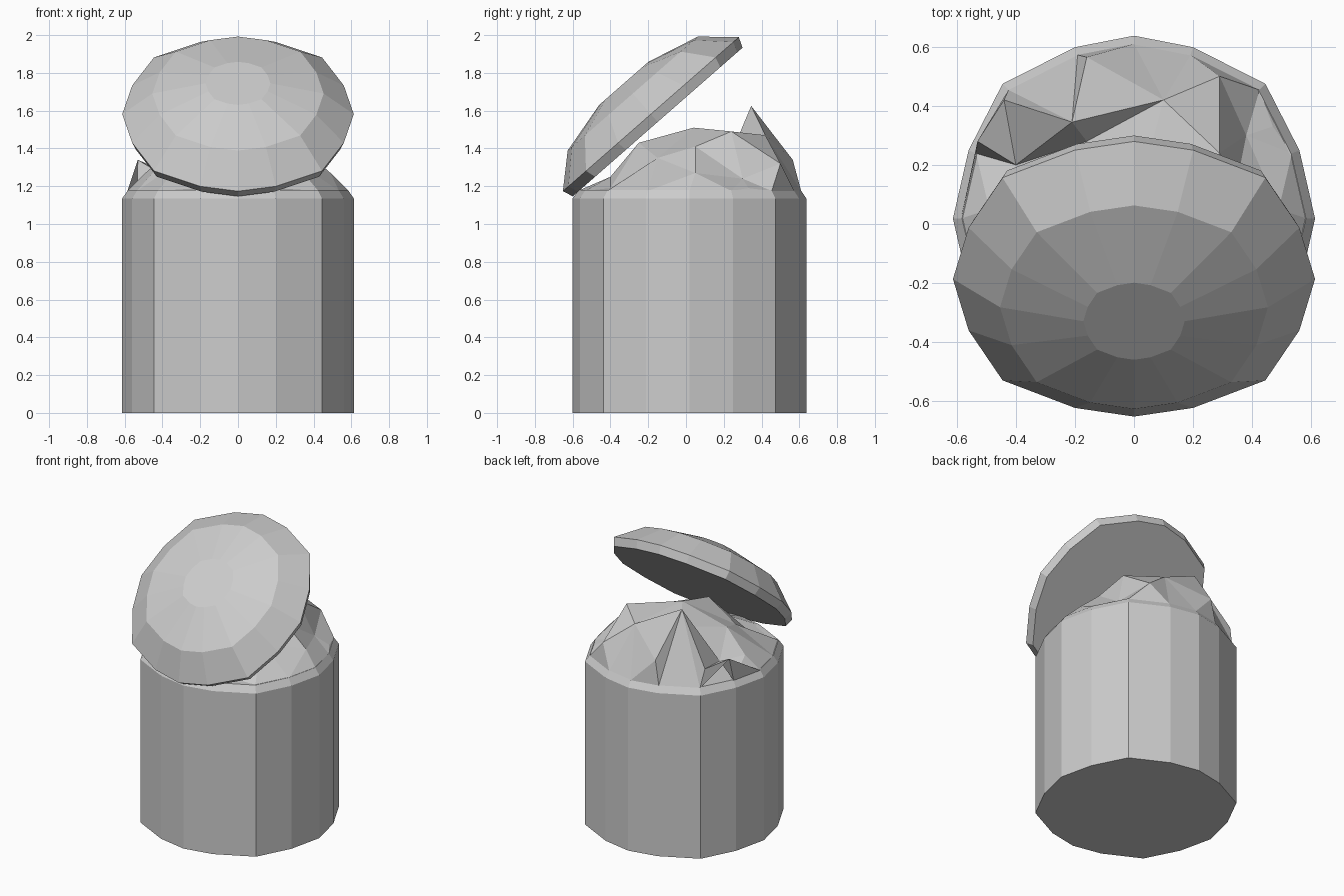
import bpy, bmesh, math
from mathutils import Matrix, Vector
from mathutils.geometry import delaunay_2d_cdt

if "Cube" in bpy.data.objects:
    bpy.data.objects.remove(bpy.data.objects["Cube"])

# Sixteen-sided outline, mirrored from one quarter
Q = [(0, .619), (.2, .58), (.445, .456), (.56, .231), (.613, 0)]
half = Q + [(x, -y) for x, y in Q[-2::-1]]
OUTLINE = half + [(-x, y) for x, y in half[-2:0:-1]]


def add_object(name, bm, matrix):
    bmesh.ops.recalc_face_normals(bm, faces=bm.faces)
    me = bpy.data.meshes.new(name)
    bm.to_mesh(me)
    bm.free()
    ob = bpy.data.objects.new(name, me)
    ob.matrix_world = matrix
    bpy.context.collection.objects.link(ob)
    return ob


def stacked(name, levels, matrix):
    """Closed solid from scaled copies of the outline: (scale, height)."""
    bm = bmesh.new()
    rings = [[bm.verts.new((x * s, y * s, z)) for x, y in OUTLINE] for s, z in levels]
    n = len(OUTLINE)
    for a, b in zip(rings, rings[1:]):
        for i in range(n):
            j = (i + 1) % n
            bm.faces.new((a[i], a[j], b[j], b[i]))
    bm.faces.new(rings[0])
    bm.faces.new(rings[-1])
    return add_object(name, bm, matrix)


CY = .0185
# Can with a bevelled rim
stacked("can_body", [(1, 0), (1, 1.135), (.95, 1.18)], Matrix.Translation((0, CY, 0)))

# Domed lid, tipped forward
stacked("lid", [(.965, 0), (1, .055), (.74, .2), (.28, .272)],
        Matrix.Translation((0, -.15, 1.54)) @ Matrix.Rotation(math.radians(41.2), 4, 'X'))

# Crumpled rubbish heap: peaks and valleys, triangulated down to the rim
heap = [(-.21, .345, 1.625), (-.16, .565, 1.34), (-.44, .42, 1.3), (-.53, .28, 1.34),
        (-.16, .28, 1.47), (-.4, .2, 1.26), (.1, .42, 1.47), (.29, .5, 1.32),
        (.29, .24, 1.49), (.38, .3, 1.24), (.47, .33, 1.19), (0, .04, 1.51),
        (0, -.25, 1.43), (-.33, .02, 1.41), (.33, .05, 1.41), (.28, -.15, 1.35),
        (-.28, -.15, 1.35), (.2, -.4, 1.19), (-.2, -.4, 1.19), (0, -.4, 1.25),
        (-.49, .05, 1.27), (.49, .05, 1.27)]
pts = [Vector((x * .955, y * .955 + CY, 1.175)) for x, y in OUTLINE] + [Vector(p) for p in heap]
out = delaunay_2d_cdt([p.xy for p in pts], [], [], 0, 1e-5)
bm = bmesh.new()
vs = [bm.verts.new((v.x, v.y, pts[o[0]].z)) for v, o in zip(out[0], out[3])]
for f in out[2]:
    bm.faces.new([vs[i] for i in f])
add_object("rubbish_heap", bm, Matrix())
